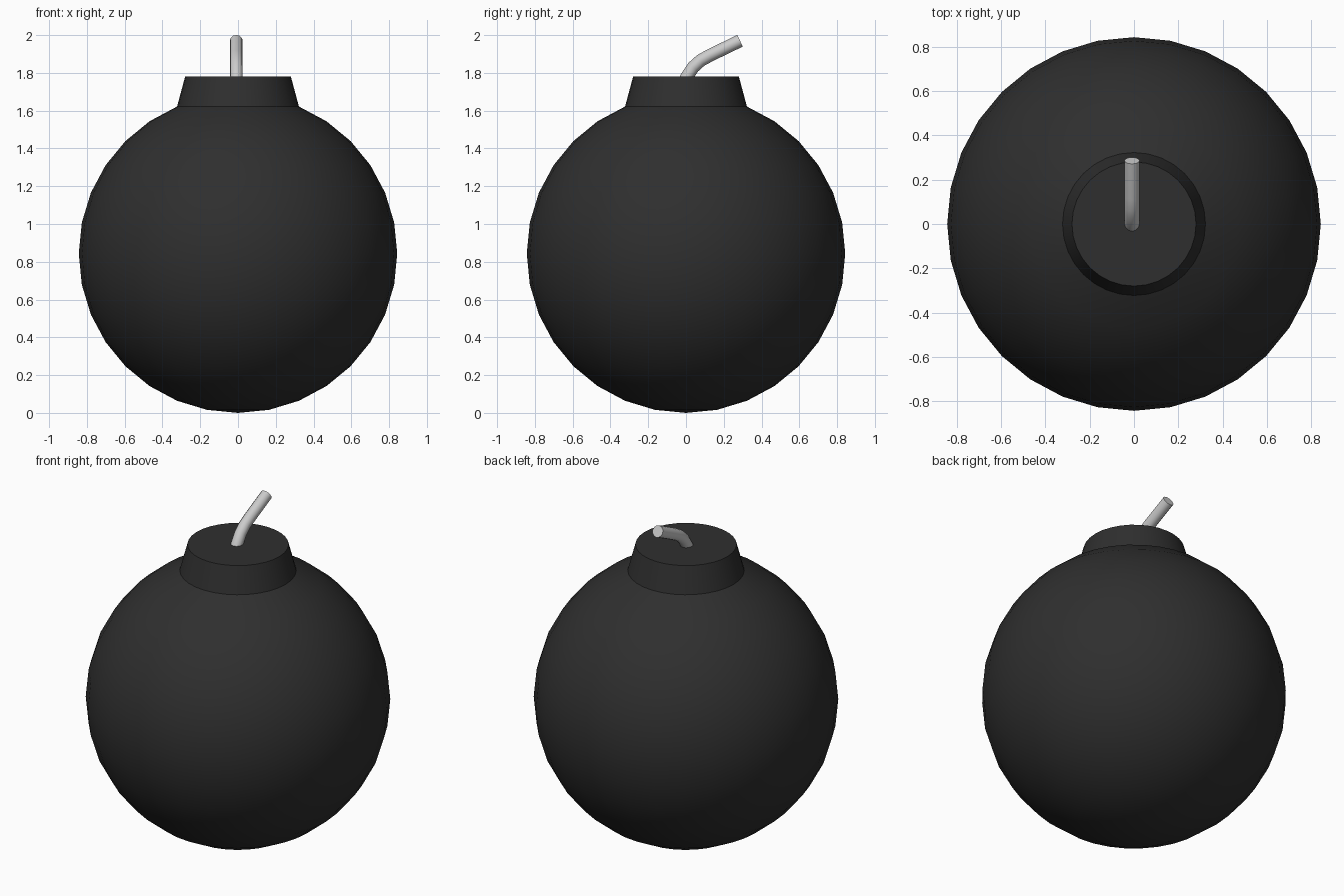
import bpy, bmesh, math

if "Cube" in bpy.data.objects:
    bpy.data.objects.remove(bpy.data.objects["Cube"])

R = 0.843

def activate(ob):
    bpy.ops.object.select_all(action='DESELECT')
    ob.select_set(True)
    bpy.context.view_layer.objects.active = ob

# Body: sphere opened at its top, rim extruded into a tapered, capped neck
bpy.ops.mesh.primitive_uv_sphere_add(segments=32, ring_count=16, radius=R, location=(0, 0, R))
body = bpy.context.object
body.name = "bomb_body"
rim_z = R * math.cos(math.radians(22.5))
bm = bmesh.new()
bm.from_mesh(body.data)
bmesh.ops.delete(bm, geom=[v for v in bm.verts if v.co.z > rim_z + 0.01], context='VERTS')
rim = [e for e in bm.edges if e.is_boundary]
new = bmesh.ops.extrude_edge_only(bm, edges=rim)["geom"]
for v in new:
    if isinstance(v, bmesh.types.BMVert):
        s = 0.28 / v.co.xy.length
        v.co = (v.co.x * s, v.co.y * s, 1.78 - R)
bmesh.ops.contextual_create(bm, geom=[e for e in new if isinstance(e, bmesh.types.BMEdge)])
bmesh.ops.recalc_face_normals(bm, faces=bm.faces)
bm.to_mesh(body.data)
bm.free()
mat = bpy.data.materials.new("black_iron")
mat.diffuse_color = (0.028, 0.028, 0.028, 1)
mat.use_nodes = True
mat.node_tree.nodes["Principled BSDF"].inputs["Base Color"].default_value = mat.diffuse_color
body.data.materials.append(mat)
activate(body)
bpy.ops.object.shade_smooth_by_angle(angle=math.radians(30))

# Fuse: round tube swept along a bent path
path = [(-0.022, 1.72), (0.003, 1.778), (0.038, 1.83), (0.078, 1.866), (0.125, 1.892), (0.286, 1.97)]
curve = bpy.data.curves.new("fuse", 'CURVE')
curve.dimensions = '3D'
curve.bevel_depth = 0.034
curve.bevel_resolution = 4
curve.use_fill_caps = True
spline = curve.splines.new('POLY')
spline.points.add(len(path) - 1)
for p, (y, z) in zip(spline.points, path):
    p.co = (-0.009, y, z, 1)
fuse = bpy.data.objects.new("fuse", curve)
bpy.context.collection.objects.link(fuse)
activate(fuse)
bpy.ops.object.convert(target='MESH')
bpy.ops.object.shade_smooth_by_angle(angle=math.radians(40))
